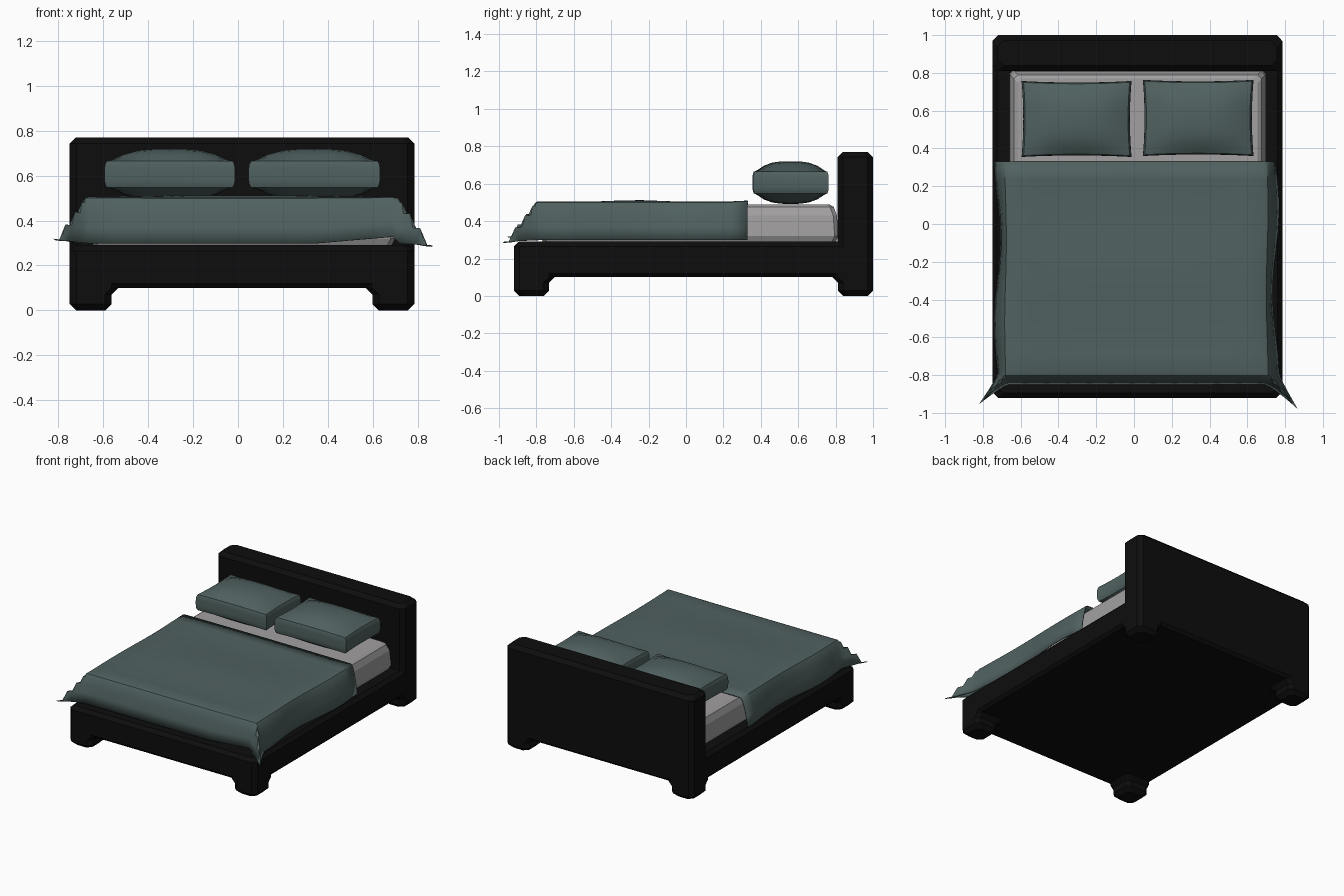
import bpy, bmesh, math

if "Cube" in bpy.data.objects:
    bpy.data.objects.remove(bpy.data.objects["Cube"])


def material(name, rgb):
    m = bpy.data.materials.new(name)
    m.diffuse_color = (*rgb, 1)
    m.use_nodes = True
    m.node_tree.nodes["Principled BSDF"].inputs["Base Color"].default_value = m.diffuse_color
    return m


BLACK = material("black_wood", (0.004, 0.004, 0.004))
TEAL = material("slate_teal_fabric", (0.08, 0.12, 0.117))
GREY = material("light_grey_fabric", (0.36, 0.35, 0.35))


def finish(bm, name, mat, smooth=False):
    bmesh.ops.recalc_face_normals(bm, faces=bm.faces)
    me = bpy.data.meshes.new(name)
    bm.to_mesh(me)
    bm.free()
    ob = bpy.data.objects.new(name, me)
    bpy.context.collection.objects.link(ob)
    me.materials.append(mat)
    if smooth:
        bpy.ops.object.select_all(action='DESELECT')
        ob.select_set(True)
        bpy.context.view_layer.objects.active = ob
        bpy.ops.object.shade_smooth_by_angle(angle=math.radians(30))
    return ob


def loft(name, mat, rings, c=0.03):
    """Stack chamfered rectangles (z, x0, x1, y0, y1) into a closed solid."""
    bm = bmesh.new()
    loops = []
    for z, x0, x1, y0, y1 in rings:
        pts = [(x0 + c, y0), (x1 - c, y0), (x1, y0 + c), (x1, y1 - c),
               (x1 - c, y1), (x0 + c, y1), (x0, y1 - c), (x0, y0 + c)]
        loops.append([bm.verts.new((x, y, z)) for x, y in pts])
    for lo, hi in zip(loops, loops[1:]):
        for i in range(8):
            j = (i + 1) % 8
            bm.faces.new((lo[i], lo[j], hi[j], hi[i]))
    bm.faces.new(loops[0])
    bm.faces.new(loops[-1])
    return finish(bm, name, mat)


def slab(name, mat, x0, x1, y0, y1, levels, c=0.03):
    return loft(name, mat, [(z, x0 + i, x1 - i, y0 + i, y1 - i)
                            for z, i in levels], c)


# Bed frame and headboard
X0, X1, Y0, Y1 = -0.75, 0.785, -0.92, 1.0
slab("bed_base", BLACK, X0, X1, Y0, 0.97,
     [(0.10, 0.02), (0.12, 0), (0.265, 0), (0.29, 0.025)])
slab("headboard", BLACK, X0, X1, 0.81, Y1,
     [(0.10, 0.02), (0.12, 0), (0.742, 0), (0.77, 0.028)])

# Corner legs, flaring inwards where they meet the base
W = 0.187
for sx, side in ((0, "left"), (1, "right")):
    for sy, end in ((0, "front"), (1, "back")):
        rings = []
        for z, inset, flare in ((0, 0.028, 0), (0.028, 0, 0), (0.07, 0, 0),
                                (0.10, 0, 0.03), (0.2, 0, 0.03)):
            xa, xb = (X1 - W - flare, X1) if sx else (X0, X0 + W + flare)
            ya, yb = (Y1 - W - flare, Y1) if sy else (Y0, Y0 + W + flare)
            rings.append((z, xa + inset, xb - inset, ya + inset, yb - inset))
        loft(f"{end}_{side}_leg", BLACK, rings)

# Mattress
slab("mattress", GREY, -0.66, 0.70, -0.78, 0.815,
     [(0.28, 0.02), (0.32, 0), (0.43, 0.008), (0.475, 0.025), (0.488, 0.045)], 0.02)

# Blanket: a flat top whose rim drops over three sides and flares at the corners
BX0, BX1, BY0, BY1 = -0.665, 0.69, -0.785, 0.33
RIM = (1, 0.75, 0.5, 0.25, 0.1)
NX, NY = 12, 12
cols = [(-a, BX0) for a in RIM]
cols += [(0, BX0 + (BX1 - BX0) * i / NX) for i in range(NX + 1)]
cols += [(a, BX1) for a in reversed(RIM)]
rows = [(b, BY0) for b in RIM]
rows += [(0, BY0 + (BY1 - BY0) * i / NY) for i in range(NY + 1)]


def blanket_point(a, x, b, y):
    s, a = (-1 if a < 0 else 1), abs(a)
    flare = a * b
    px = x + s * (0.06 * a ** 0.6 * (1 + 0.3 * math.sin(y * 7 + s)) + 0.10 * flare)
    py = y - 0.065 * b ** 0.6 - (0.13 if s > 0 else 0.105) * flare
    z = 0.506 - 0.207 * max(a, b) ** 1.5 + (0.02 if s < 0 else -0.01) * flare
    if b and not a:
        z += 0.03 * b * max(0, x - 0.35) / 0.35
    z += 0.006 * math.sin(y * 9 + 4) * math.cos(x * 2) * (1 - max(a, b))
    return px, py, z


bm = bmesh.new()
grid = [[bm.verts.new(blanket_point(a, x, b, y)) for a, x in cols] for b, y in rows]
for r0, r1 in zip(grid, grid[1:]):
    for i in range(len(cols) - 1):
        bm.faces.new((r0[i], r0[i + 1], r1[i + 1], r1[i]))
blanket = finish(bm, "blanket", TEAL, True)
if sum(p.normal.z for p in blanket.data.polygons) < 0:
    blanket.data.flip_normals()
thick = blanket.modifiers.new("thickness", 'SOLIDIFY')
thick.thickness = 0.008
thick.offset = -1


# Pillows: boxes with domed faces and slightly pinched sides
def pillow(name, x0, x1, y0, y1):
    bm = bmesh.new()
    bmesh.ops.create_cube(bm, size=2)
    bmesh.ops.subdivide_edges(bm, edges=bm.edges[:], cuts=7, use_grid_fill=True)
    hx, hy = (x1 - x0) / 2, (y1 - y0) / 2
    for v in bm.verts:
        u, t, w = v.co
        dome = (1 - abs(u) ** 3) * (1 - abs(t) ** 3)
        shrink = 1 - 0.035 * w ** 4
        v.co = ((x0 + x1) / 2 + hx * u * (1 - 0.03 * (1 - t * t)) * shrink,
                (y0 + y1) / 2 + hy * t * (1 - 0.04 * (1 - u * u)) * shrink,
                0.606 + w * (0.058 + 0.056 * dome))
    finish(bm, name, TEAL, True)


pillow("left_pillow", -0.595, -0.013, 0.355, 0.757)
pillow("right_pillow", 0.047, 0.633, 0.36, 0.763)
